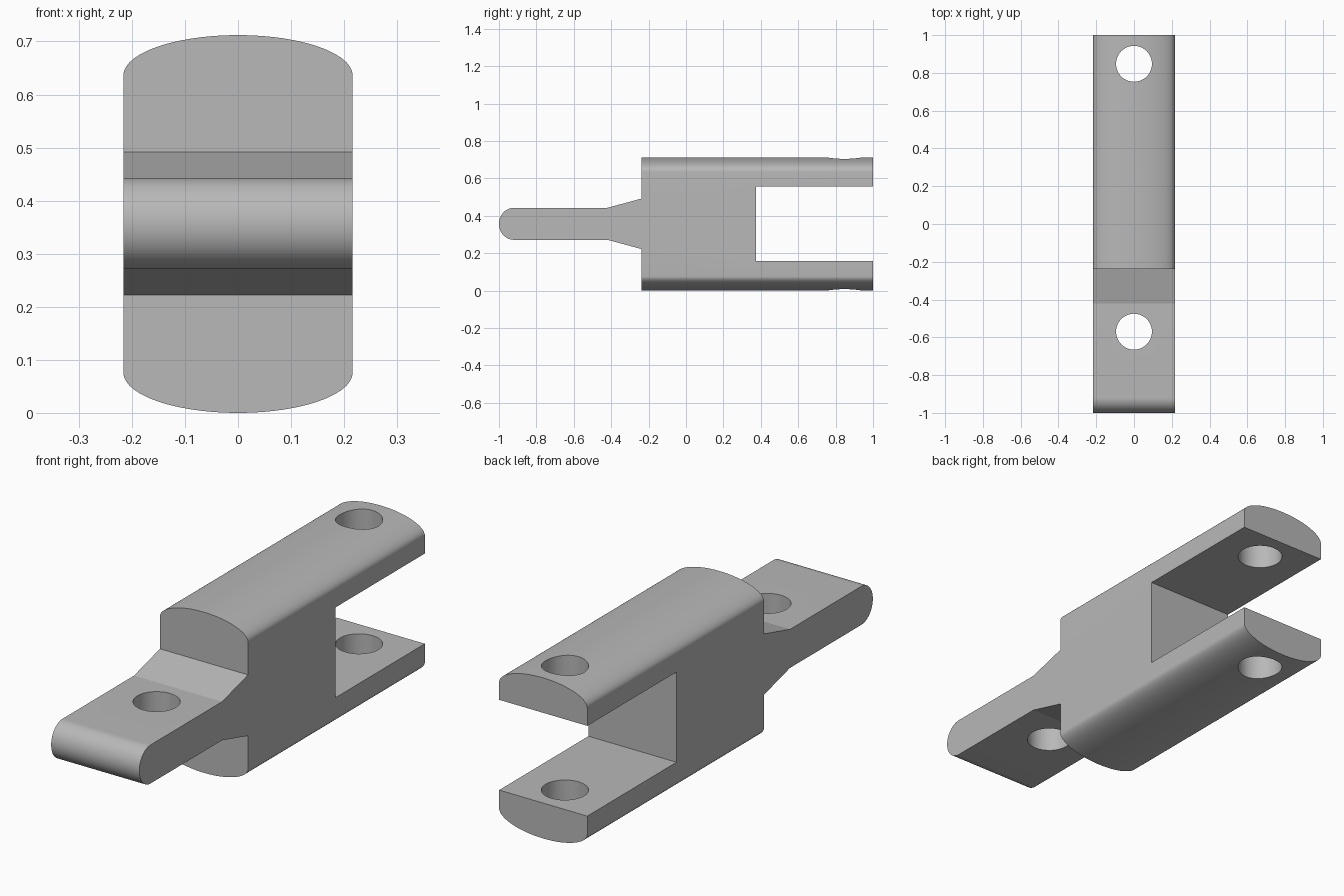
import bpy, bmesh
from math import sin, cos, pi, radians
from mathutils import Vector

cube = bpy.data.objects.get("Cube")
if cube:
    bpy.data.objects.remove(cube)

HALF_W, HEIGHT, MID = 0.216, 0.712, 0.357
STEPS = 48

grey = bpy.data.materials.new("plain grey")
grey.use_nodes = True
grey.diffuse_color = (0.48, 0.48, 0.48, 1)
grey.node_tree.nodes["Principled BSDF"].inputs["Base Color"].default_value = grey.diffuse_color


def prism(name, points, offset):
    """Extrude a closed profile along the offset vector."""
    bm = bmesh.new()
    face = bm.faces.new([bm.verts.new(p) for p in points])
    moved = bmesh.ops.extrude_face_region(bm, geom=[face])["geom"]
    bmesh.ops.translate(bm, vec=offset,
                        verts=[v for v in moved if isinstance(v, bmesh.types.BMVert)])
    bmesh.ops.recalc_face_normals(bm, faces=bm.faces)
    mesh = bpy.data.meshes.new(name)
    bm.to_mesh(mesh)
    bm.free()
    mesh.materials.append(grey)
    obj = bpy.data.objects.new(name, mesh)
    bpy.context.collection.objects.link(obj)
    return obj


def boolean(target, tool, operation):
    mod = target.modifiers.new(operation.lower(), 'BOOLEAN')
    mod.object, mod.operation, mod.solver = tool, operation, 'EXACT'
    bpy.context.view_layer.objects.active = target
    bpy.ops.object.modifier_apply(modifier=mod.name)
    bpy.data.objects.remove(tool)


# Side profile: rounded tongue, tapered neck, body and open fork
tongue_r, nose = 0.0855, 0.08
upper = [(-0.42, tongue_r), (-0.238, 0.135), (-0.238, 0.5),
         (1.0, 0.5), (1.0, 0.2), (0.375, 0.2)]
side = [(y, MID + z) for y, z in upper]
side += [(y, MID - z) for y, z in reversed(upper)]
for i in range(STEPS + 1):
    a = pi * i / STEPS
    side.append((-1 + nose - nose * sin(a), MID - tongue_r * cos(a)))
clevis = prism("clevis_link", [(-0.4, y, z) for y, z in side], Vector((0.8, 0, 0)))

# Front profile: straight sides with elliptical crowns, top and bottom
crown = 0.076
front = []
for base, sign in ((HEIGHT - crown, 1), (crown, -1)):
    for i in range(STEPS + 1):
        a = pi * i / STEPS
        front.append((sign * HALF_W * cos(a), base + sign * crown * sin(a)))
section = prism("front_section", [(x, -1.2, z) for x, z in front], Vector((0, 2.4, 0)))
boolean(clevis, section, 'INTERSECT')

# Pin holes through the tongue and both fork arms
for y in (-0.57, 0.848):
    ring = [(0.095 * cos(2 * pi * i / STEPS), y + 0.095 * sin(2 * pi * i / STEPS), -0.2)
            for i in range(STEPS)]
    boolean(clevis, prism("pin_hole", ring, Vector((0, 0, 1.2))), 'DIFFERENCE')

# Smooth the curved faces, keep the corners crisp
bpy.ops.object.select_all(action='DESELECT')
clevis.select_set(True)
bpy.context.view_layer.objects.active = clevis
bpy.ops.object.shade_smooth_by_angle(angle=radians(12))
